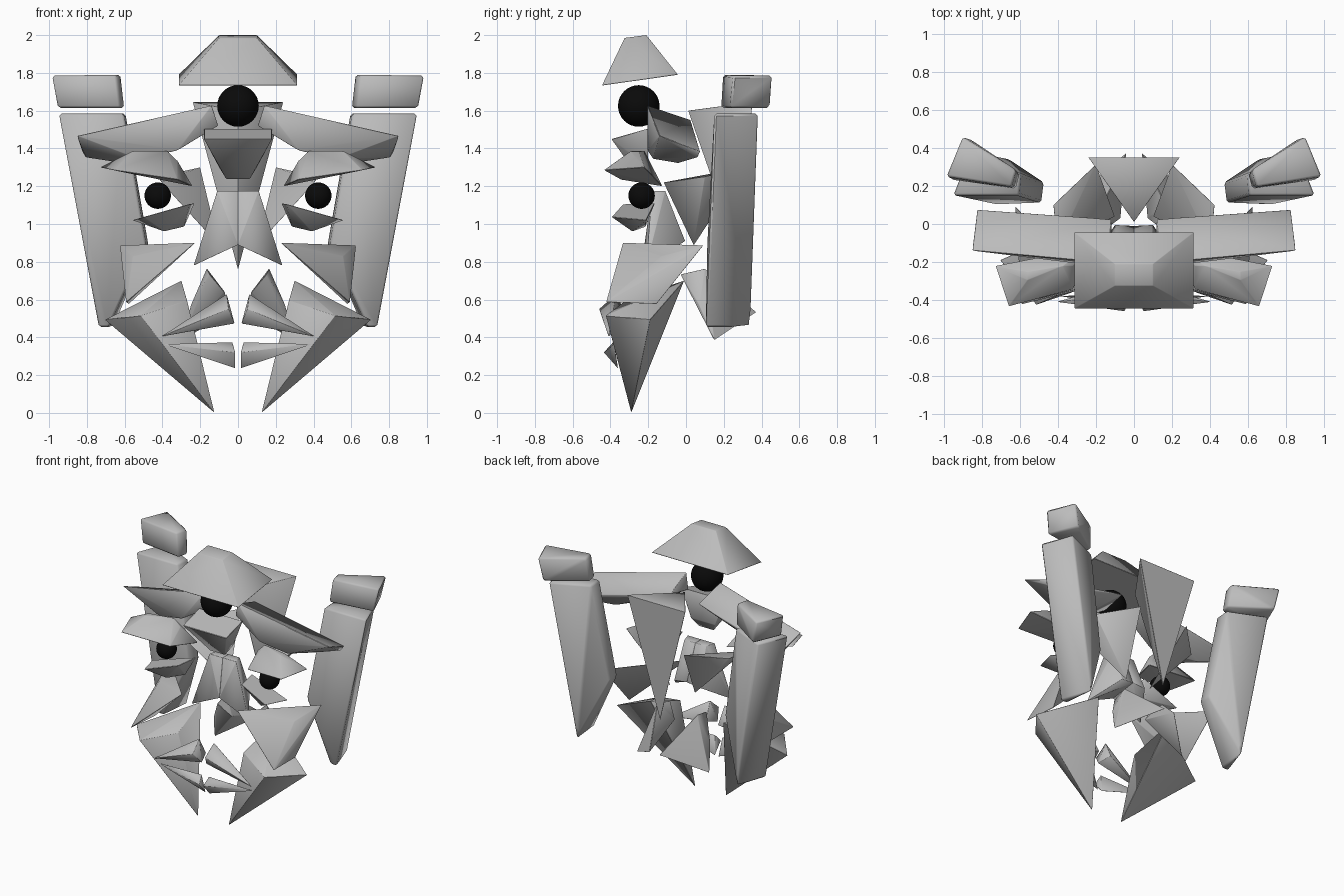
import bpy, bmesh, math


def material(name, value):
    m = bpy.data.materials.new(name)
    m.diffuse_color = (value, value, value, 1)
    return m


GREY = material("stone grey", 0.5)
BLACK = material("gem black", 0.003)


def finish(bm, name, mat):
    mesh = bpy.data.meshes.new(name)
    bm.to_mesh(mesh)
    bm.free()
    mesh.materials.append(mat)
    for p in mesh.polygons:
        p.use_smooth = True
    mesh.set_sharp_from_angle(angle=math.radians(50))
    ob = bpy.data.objects.new(name, mesh)
    bpy.context.collection.objects.link(ob)


def chunk(name, points, bevel=0.003):
    """Faceted convex block spanning its corner points, with eased edges."""
    bm = bmesh.new()
    for p in points:
        bm.verts.new(p)
    bmesh.ops.convex_hull(bm, input=bm.verts[:])
    loose = [v for v in bm.verts if not v.link_faces]
    bmesh.ops.delete(bm, geom=loose, context='VERTS')
    bmesh.ops.dissolve_limit(bm, angle_limit=math.radians(4),
                             verts=bm.verts[:], edges=bm.edges[:])
    bmesh.ops.bevel(bm, geom=bm.edges[:], offset=bevel, segments=1,
                    affect='EDGES', clamp_overlap=True)
    bmesh.ops.recalc_face_normals(bm, faces=bm.faces[:])
    finish(bm, name, GREY)


def pair(name, points, bevel=0.003):
    for side, s in (("right", 1), ("left", -1)):
        chunk(f"{name}_{side}", [(s * x, y, z) for x, y, z in points], bevel)


def centred(name, points, bevel=0.003):
    chunk(name, [(s * x, y, z) for x, y, z in points for s in ((1, -1) if x else (1,))], bevel)


def ball(name, centre, radius):
    bm = bmesh.new()
    bmesh.ops.create_uvsphere(bm, u_segments=32, v_segments=16, radius=radius)
    bmesh.ops.translate(bm, vec=centre, verts=bm.verts[:])
    finish(bm, name, BLACK)


# Crown block and the gem beneath it
centred("crown", [(0.315, -0.445, 1.733), (0.315, -0.043, 1.79),
                  (0.10, -0.325, 1.985), (0.10, -0.21, 2.0)])
ball("forehead_gem", (0, -0.25, 1.625), 0.11)

# Long tapering back crest
centred("back_crest", [(0.24, 0.35, 1.645), (0, 0.01, 1.6), (0, 0.305, 0.755)], 0.002)

# Side slabs with slanted feet, and the blocks on top of them
pair("side_slab", [(0.952, 0.15, 1.584), (0.862, 0.385, 1.584),
                   (0.595, 0.265, 1.584), (0.605, 0.15, 1.584),
                   (0.74, 0.105, 0.455), (0.66, 0.343, 0.455), (0.685, 0.105, 0.455),
                   (0.487, 0.112, 0.89), (0.473, 0.218, 0.89)], 0.012)
pair("slab_cap", [(0.988, 0.25, 1.785), (0.902, 0.46, 1.785),
                  (0.62, 0.285, 1.79), (0.645, 0.195, 1.79),
                  (0.957, 0.232, 1.615), (0.865, 0.448, 1.615),
                  (0.60, 0.265, 1.615), (0.622, 0.185, 1.615)], 0.012)

# Swept brow wings
pair("brow_wing", [(0.852, -0.14, 1.467), (0.805, 0.06, 1.352), (0.825, 0.075, 1.385),
                   (0.61, -0.04, 1.322), (0.53, -0.175, 1.345),
                   (0.14, -0.205, 1.628), (0.12, 0.025, 1.55),
                   (0.105, -0.18, 1.52), (0.32, -0.205, 1.39)])

# Nose bridge and split nose
centred("nose_bridge", [(0.18, -0.395, 1.45), (0.18, -0.2, 1.505),
                        (0.06, -0.24, 1.235), (0.10, -0.2, 1.3)])
pair("nose", [(0, -0.18, 1.175), (0.11, -0.18, 1.175), (0, -0.11, 1.175),
              (0.09, -0.11, 1.175), (0.235, -0.21, 0.78),
              (0, -0.22, 0.89), (0, -0.01, 0.92), (0.10, -0.005, 0.91)], 0.001)

# Eyes with upper and lower lids
for side, s in (("right", 1), ("left", -1)):
    ball(f"eye_{side}", (s * 0.425, -0.235, 1.15), 0.07)
pair("upper_lid", [(0.66, -0.435, 1.285), (0.73, -0.22, 1.30),
                   (0.32, -0.345, 1.235), (0.24, -0.125, 1.20),
                   (0.56, -0.295, 1.385), (0.56, -0.25, 1.385),
                   (0.375, -0.22, 1.388), (0.32, -0.22, 1.335)])
pair("lower_lid", [(0.50, -0.395, 1.037), (0.56, -0.21, 1.02),
                   (0.26, -0.335, 1.105), (0.23, -0.165, 1.11),
                   (0.285, -0.215, 0.985), (0.39, -0.285, 0.96)])

# Fins behind the eyes
pair("rear_fin", [(0.20, 0.315, 1.30), (0.425, 0.10, 1.25),
                  (0.405, -0.12, 1.22), (0.10, 0.04, 0.885)], 0.002)

# Cheek shards
pair("cheek", [(0.625, 0.095, 0.888), (0.557, -0.13, 0.83), (0.225, -0.335, 0.902),
               (0.592, -0.425, 0.585), (0.58, -0.155, 0.575)])

# Large jaw tusks
pair("jaw_tusk", [(0.705, -0.19, 0.493), (0.30, -0.01, 0.70), (0.515, -0.425, 0.515),
                  (0.27, -0.32, 0.595), (0.125, -0.29, 0.0)], 0.002)

# Teeth: upper and lower front spikes, and throat shards behind
pair("upper_tooth", [(0.41, -0.41, 0.403), (0.06, -0.37, 0.63),
                     (0.05, -0.46, 0.55), (0.018, -0.40, 0.473),
                     (0.05, -0.305, 0.50)], 0.002)
pair("lower_tooth", [(0.40, -0.38, 0.365), (0.03, -0.385, 0.375),
                     (0.015, -0.435, 0.32), (0.015, -0.36, 0.235)], 0.002)
pair("throat_shard", [(0.165, 0.10, 0.765), (0.15, -0.03, 0.735), (0.07, 0.03, 0.64),
                      (0.04, 0.375, 0.533), (0.30, 0.15, 0.383), (0.25, 0.07, 0.57)])
